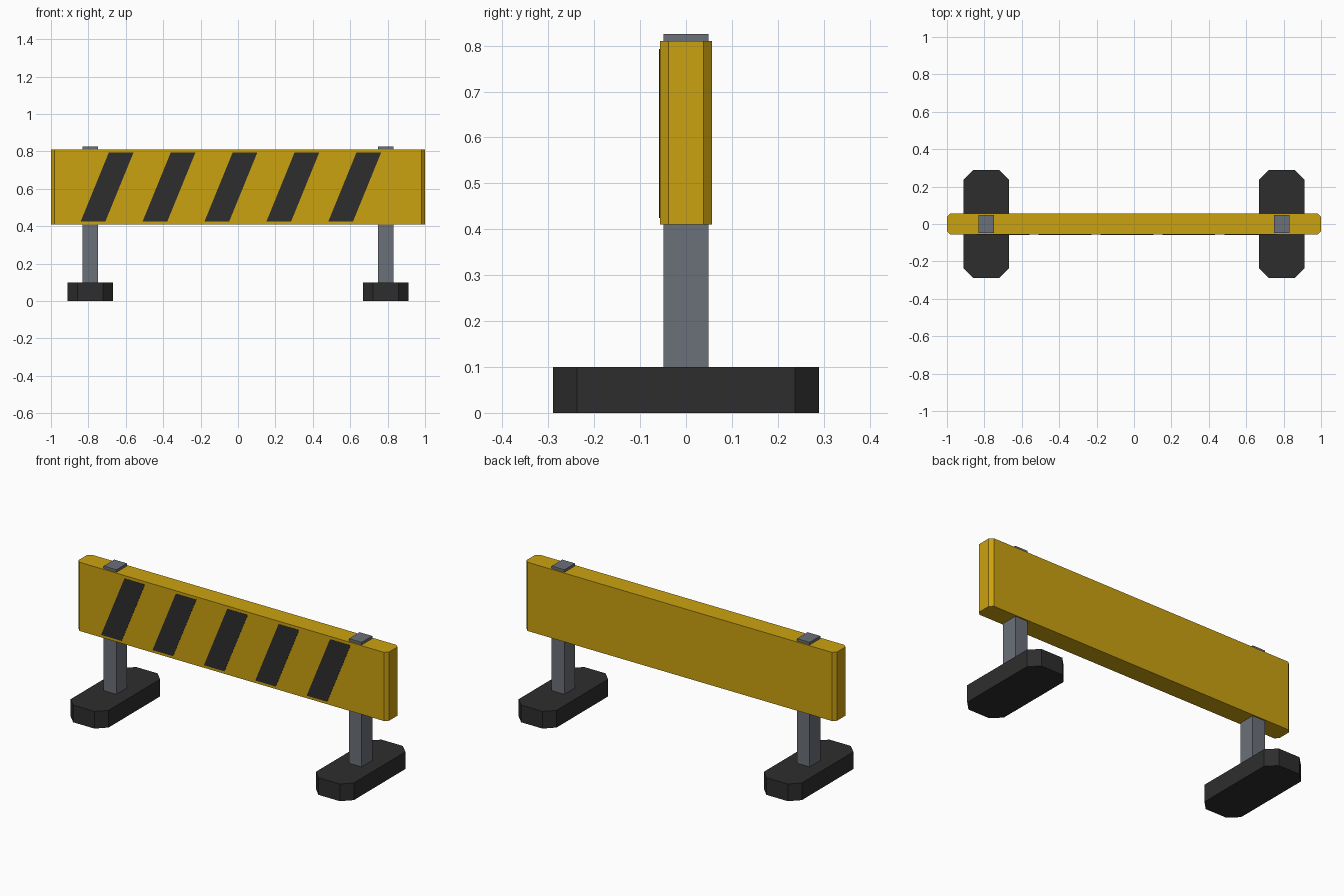
import bpy
import bmesh

default = bpy.data.objects.get("Cube")
if default:
    bpy.data.objects.remove(default, do_unlink=True)


def material(name, color):
    mat = bpy.data.materials.new(name)
    mat.use_nodes = True
    mat.diffuse_color = (*color, 1)
    mat.node_tree.nodes["Principled BSDF"].inputs["Base Color"].default_value = (*color, 1)
    return mat


yellow = material("safety yellow", (0.60, 0.36, 0.005))
black = material("matte black", (0.027, 0.027, 0.027))
grey = material("steel grey", (0.147, 0.162, 0.188))


def prism(name, outline, depth, mat):
    """Extrude a closed 3D outline along the depth vector."""
    bm = bmesh.new()
    face = bm.faces.new([bm.verts.new(p) for p in outline])
    extruded = bmesh.ops.extrude_face_region(bm, geom=[face], use_keep_orig=True)
    verts = [g for g in extruded["geom"] if isinstance(g, bmesh.types.BMVert)]
    bmesh.ops.translate(bm, verts=verts, vec=depth)
    bmesh.ops.recalc_face_normals(bm, faces=bm.faces)
    mesh = bpy.data.meshes.new(name)
    bm.to_mesh(mesh)
    bm.free()
    mesh.materials.append(mat)
    obj = bpy.data.objects.new(name, mesh)
    bpy.context.collection.objects.link(obj)
    return obj


def block(name, x, half_x, half_y, z0, z1, mat, cut=0):
    """Upright block with its four vertical corners cut at 45 degrees."""
    outline = []
    for sx, sy in ((1, 1), (-1, 1), (-1, -1), (1, -1)):
        corner = [(sx * half_x, sy * (half_y - cut)), (sx * (half_x - cut), sy * half_y)]
        if cut == 0:
            corner = corner[:1]
        elif sx * sy < 0:
            corner.reverse()
        outline += [(x + px, py, z0) for px, py in corner]
    return prism(name, outline, (0, 0, z1 - z0), mat)


# Sign board
board_half = 0.057
block("board", 0, 1.0, board_half, 0.41, 0.81, yellow, cut=0.019)

# Posts and feet
for side, x in (("left", 0.79), ("right", -0.79)):
    block(side + "_foot", x, 0.122, 0.29, 0, 0.1, black, cut=0.053)
    block(side + "_post", x, 0.041, 0.049, 0.1, 0.825, grey)

# Slanted warning stripes on the front
bottom, top, width, slant = 0.425, 0.793, 0.132, 0.15
for i in range(5):
    x = -0.841 + i * 0.331
    y = -board_half - 0.0015
    outline = [(x, y, bottom), (x + width, y, bottom),
               (x + width + slant, y, top), (x + slant, y, top)]
    prism(f"stripe_{i + 1}", outline, (0, 0.002, 0), black)
